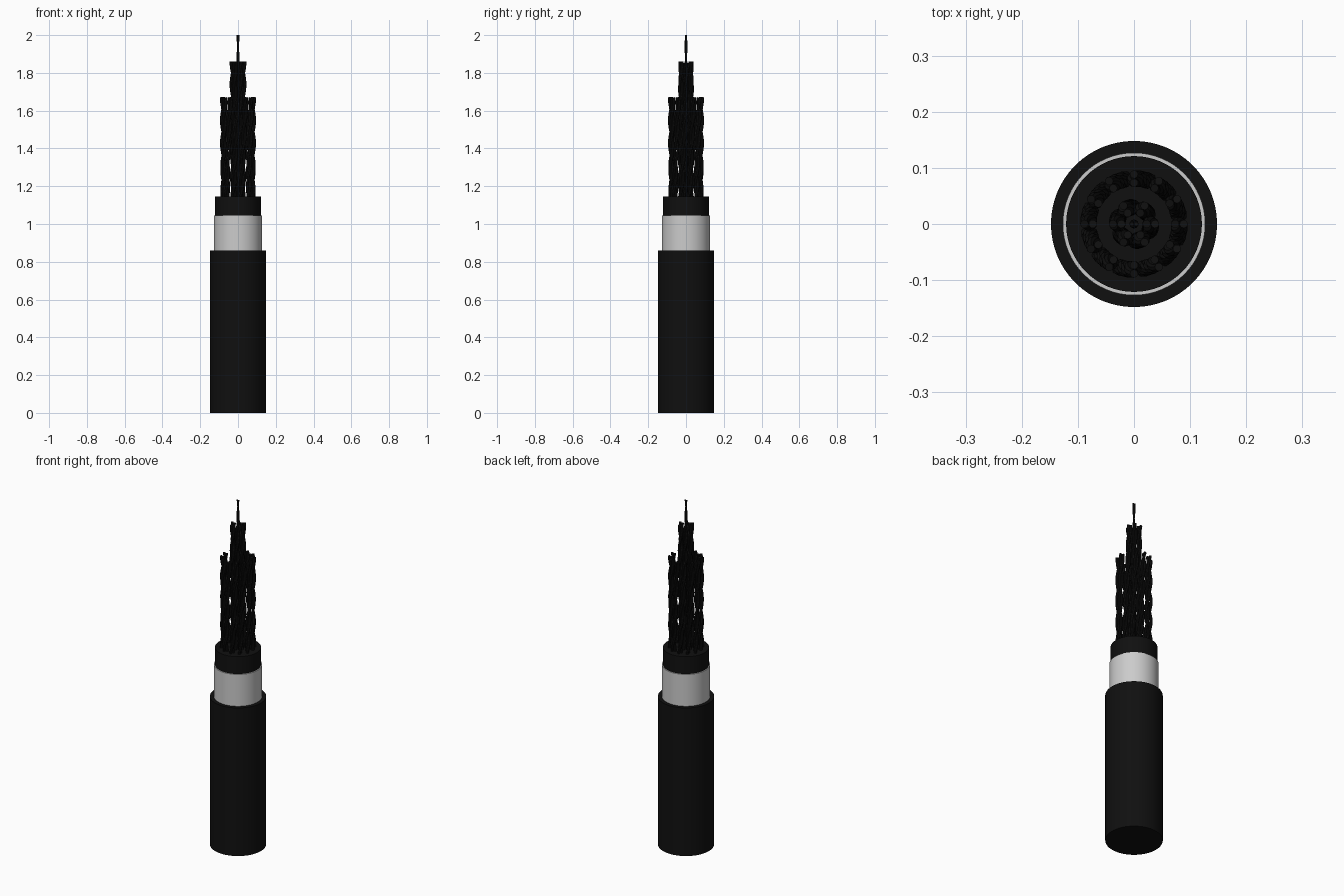
import bpy
from math import sin, cos, pi, tau

if "Cube" in bpy.data.objects:
    bpy.data.objects.remove(bpy.data.objects["Cube"])

black = bpy.data.materials.new("black_rubber")
black.diffuse_color = (0.005, 0.005, 0.005, 1)
black.use_nodes = True
black.node_tree.nodes["Principled BSDF"].inputs["Base Color"].default_value = black.diffuse_color


def sleeve(name, radius, bottom, top, mat=None):
    bpy.ops.mesh.primitive_cylinder_add(vertices=64, radius=radius, depth=top - bottom,
                                        location=(0, 0, (bottom + top) / 2))
    obj = bpy.context.object
    obj.name = name
    if mat:
        obj.data.materials.append(mat)
    bpy.ops.object.shade_smooth_by_angle()


def twisted_pairs(name, count, ring, wire, offset, bottom, top, phase=0.0):
    """Ring of twisted wire pairs that also lean slowly around the axis."""
    curve = bpy.data.curves.new(name, 'CURVE')
    curve.dimensions = '3D'
    curve.bevel_depth = wire
    curve.bevel_resolution = 2
    curve.use_fill_caps = True
    steps = 56
    for i in range(count):
        for side in (0, pi):
            spline = curve.splines.new('POLY')
            spline.points.add(steps)
            for k, p in enumerate(spline.points):
                z = bottom + (top - bottom) * k / steps
                a = tau * i / count + phase + 0.6 * (z - top)
                t = side + a + tau * (z - top) / 0.25
                p.co = (ring * cos(a) + offset * cos(t),
                        ring * sin(a) + offset * sin(t), z, 1)
    curve.materials.append(black)
    obj = bpy.data.objects.new(name, curve)
    bpy.context.collection.objects.link(obj)
    bpy.ops.object.select_all(action='DESELECT')
    obj.select_set(True)
    bpy.context.view_layer.objects.active = obj
    bpy.ops.object.convert(target='MESH')
    bpy.ops.object.shade_smooth_by_angle()


# Stepped cable layers
sleeve("outer_sheath", 0.148, 0, 0.86, black)
sleeve("metal_shield", 0.127, 0.02, 1.045)
sleeve("inner_sheath", 0.121, 0.04, 1.145, black)

# Exposed wires, stepped towards the centre
twisted_pairs("outer_wire_pairs", 12, 0.081, 0.0075, 0.0075, 1.1, 1.67)
twisted_pairs("inner_wire_pairs", 6, 0.030, 0.0075, 0.0075, 1.1, 1.86)
twisted_pairs("core_wire_pair", 1, 0.0, 0.004, 0.004, 1.1, 2.0)
